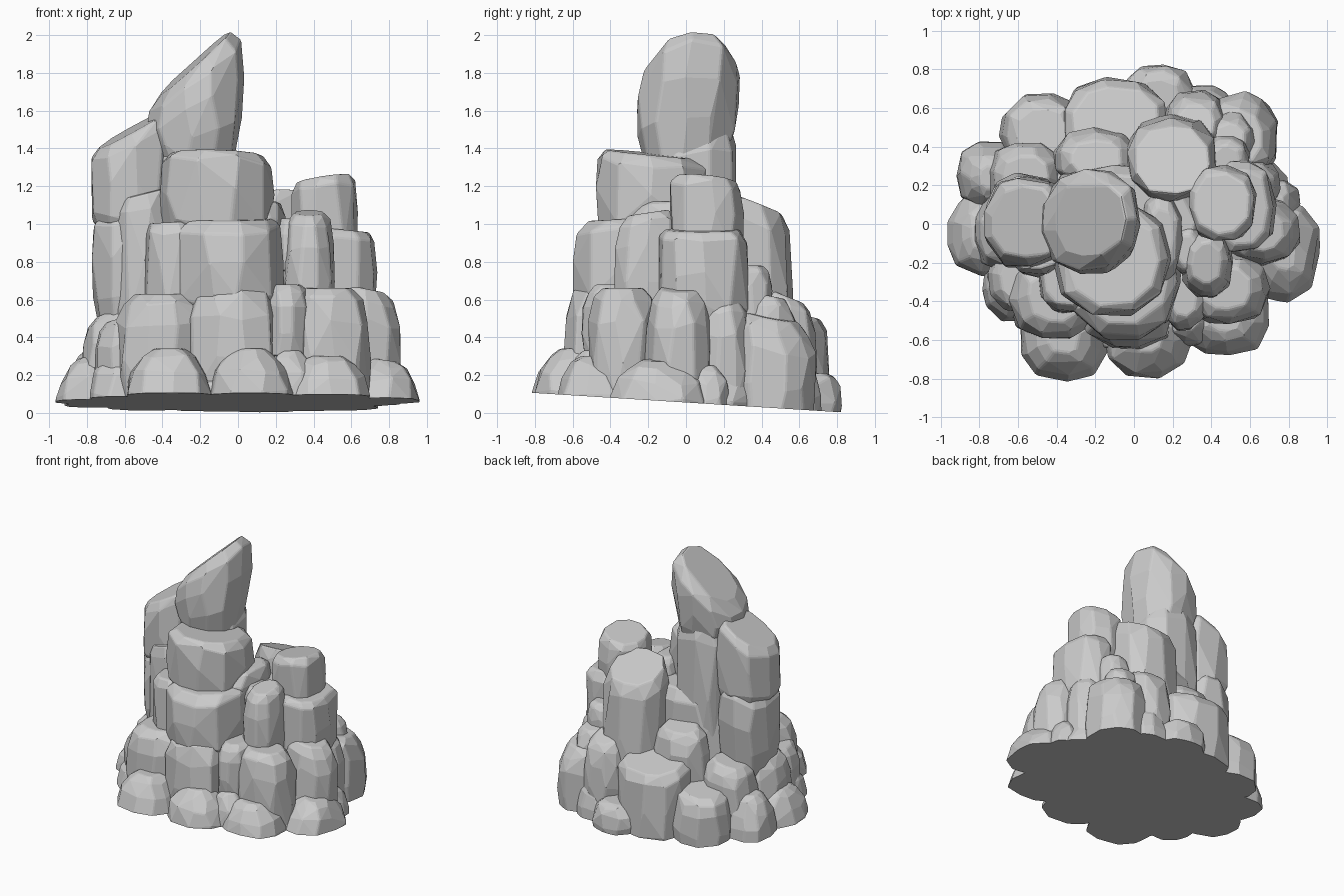
import bpy
import bmesh
import math
import random
from mathutils import Vector

cube = bpy.data.objects.get("Cube")
if cube:
    bpy.data.objects.remove(cube, do_unlink=True)

# Single stone colour
stone = bpy.data.materials.new("grey_stone")
stone.use_nodes = True
GREY = (0.6, 0.6, 0.6, 1)
stone.diffuse_color = GREY
stone.node_tree.nodes["Principled BSDF"].inputs["Base Color"].default_value = GREY

# Cross-section scale against relative height
BLOCK = ((0, .9), (.12, .98), (.5, 1), (.88, .96), (1, .8))
MOUND = ((0, 1), (.4, .97), (.68, .84), (.88, .6), (1, .34))
SHARD = ((0, .8), (.3, .95), (.6, 1), (.85, .96), (1, .72))
BOULDER = ((0, .94), (.35, 1), (.7, .96), (.9, .82), (1, .58))

random.seed(11)


def rock(name, x, y, z, tilt=(0, 0), lean=(0, 0), shape=BLOCK, sides=10, power=2.5):
    """Chiselled convex stone filling the x, y and z ranges, with a tilted top."""
    bm = bmesh.new()
    cx, cy = sum(x) / 2, sum(y) / 2
    hx, hy = (x[1] - x[0]) / 2, (y[1] - y[0]) / 2
    turn = random.uniform(0, math.tau)
    for t, scale in shape:
        for i in range(sides):
            a = turn + math.tau * (i + random.uniform(-.2, .2)) / sides
            c, s = math.cos(a), math.sin(a)
            r = (abs(c) ** power + abs(s) ** power) ** (-1 / power)
            r *= scale * random.uniform(.98, 1.05)
            px, py = c * r * hx, s * r * hy
            h = z[0] + (z[1] - z[0]) * t + t * (tilt[0] * px + tilt[1] * py)
            h += random.uniform(-.02, .02) if 0 < t < 1 else 0
            bm.verts.new((cx + px + lean[0] * t, cy + py + lean[1] * t, h))
    hull = bmesh.ops.convex_hull(bm, input=bm.verts)
    loose = {v for v in hull["geom_interior"] if isinstance(v, bmesh.types.BMVert)}
    bmesh.ops.delete(bm, geom=list(loose), context="VERTS")
    bmesh.ops.dissolve_limit(bm, angle_limit=math.radians(7),
                             verts=bm.verts, edges=bm.edges)
    # Worn edges
    sharp = [e for e in bm.edges if e.calc_face_angle(0) > math.radians(28)]
    bmesh.ops.bevel(bm, geom=sharp, offset=.012, segments=2, profile=.5,
                    affect="EDGES", clamp_overlap=True)
    # Sloping flat underside
    cut = bmesh.ops.bisect_plane(bm, geom=bm.verts[:] + bm.edges[:] + bm.faces[:],
                                 plane_co=(0, 0, .055), plane_no=Vector((0, .063, 1)),
                                 clear_inner=True)
    rim = [e for e in cut["geom_cut"] if isinstance(e, bmesh.types.BMEdge)]
    if rim:
        bmesh.ops.holes_fill(bm, edges=rim, sides=0)
    bmesh.ops.recalc_face_normals(bm, faces=bm.faces)
    mesh = bpy.data.meshes.new(name)
    bm.to_mesh(mesh)
    bm.free()
    mesh.materials.append(stone)
    obj = bpy.data.objects.new(name, mesh)
    bpy.context.collection.objects.link(obj)


def mound(name, x, y, top, **extra):
    """Low stone of the foot ring, cut by the underside."""
    rock(name, x, y, (-.05, top), shape=MOUND, **extra)


def boulder(name, x, y, z, **extra):
    rock(name, x, y, z, shape=BOULDER, **extra)


# Hidden core closing the gaps
rock("core_foot", (-.82, .82), (-.66, .66), (-.1, .2), sides=18, power=2)
rock("core_middle", (-.64, .6), (-.47, .48), (0, .5), sides=14, power=2)
rock("core_upper", (-.52, .4), (-.32, .32), (.3, 1), sides=12, power=2)

# Leaning peak and the tall columns below it
rock("peak", (-.47, .03), (-.27, .26), (1.33, 1.85), tilt=(.9, .1),
     lean=(-.01, .03), shape=SHARD, sides=11)
rock("peak_column", (-.46, 0), (-.24, .28), (.35, 1.5), tilt=(-.05, .2))
rock("side_column_top", (-.78, -.34), (-.22, .24), (1, 1.5), tilt=(.55, .1))
rock("side_column_lower", (-.77, -.36), (-.23, .26), (.4, 1.13), tilt=(.3, 0), shape=SHARD)
rock("side_column_front", (-.66, -.35), (-.27, .05), (.45, 1.16), tilt=(.25, 0))
boulder("back_block", (-.42, .03), (.18, .5), (.2, .76), tilt=(0, -.2))
rock("back_left_column", (-.04, .43), (.13, .57), (.25, 1.12), tilt=(.05, -.38), lean=(0, -.02))

# Front stack
rock("front_stack_top", (-.41, .18), (-.48, .12), (.96, 1.37), tilt=(-.03, -.1), power=2.3)
rock("front_stack_middle", (-.35, .24), (-.59, .1), (.56, 1.03), tilt=(0, .05))
rock("front_stack_side", (-.5, -.18), (-.46, -.05), (.55, 1.01), tilt=(.05, 0))
boulder("front_stack_wedge", (.03, .25), (-.3, .18), (.8, 1.12))

# Left columns
rock("left_column_top", (.28, .63), (-.09, .3), (.85, 1.24), tilt=(.15, -.1))
rock("left_column_lower", (.38, .73), (-.15, .33), (.5, .97), tilt=(-.1, 0))
rock("left_front_column", (.24, .51), (-.38, -.02), (.5, 1.06), tilt=(0, .15), shape=BOULDER)
boulder("left_crevice_stone", (.18, .36), (-.26, 0), (.75, 1.03))
boulder("left_back_block", (.35, .6), (.2, .46), (.4, .78))

# Middle ring
boulder("front_block_right", (-.65, -.16), (-.6, -.15), (.08, .63))
boulder("front_block_center", (-.29, .22), (-.65, -.15), (.1, .68), tilt=(.08, 0))
boulder("front_block_left", (.24, .7), (-.52, -.14), (.08, .66))
boulder("front_gap_stone", (.14, .38), (-.55, -.2), (.3, .68))
boulder("left_block", (.46, .86), (-.21, .14), (.08, .66), tilt=(-.2, 0))
boulder("left_back_ring_stone", (.46, .76), (.06, .34), (.05, .6), tilt=(-.2, 0))
boulder("back_left_ring_stone", (.16, .48), (.36, .69), (.1, .62), tilt=(0, -.4))
boulder("back_left_small_stone", (.36, .63), (.3, .58), (.2, .62), tilt=(0, -.2))
boulder("right_block", (-.83, -.45), (-.25, .17), (.05, .55), tilt=(.4, 0))
boulder("right_front_block", (-.76, -.43), (-.46, -.1), (.05, .51), tilt=(.3, 0))
boulder("right_back_block", (-.76, -.36), (.07, .43), (.05, .55), tilt=(.2, 0))

# Foot ring
mound("foot_front_right", (-.6, -.13), (-.82, -.36), .34)
mound("foot_front", (-.16, .3), (-.8, -.38), .34)
mound("foot_front_gap", (.13, .43), (-.64, -.36), .33)
mound("foot_front_left", (.23, .71), (-.69, -.28), .3)
mound("foot_left", (.58, .97), (-.41, .12), .28, tilt=(-.15, 0))
mound("foot_left_gap", (.6, .86), (-.02, .24), .25)
rock("foot_back_left", (.34, .75), (.2, .69), (-.05, .51), tilt=(-.1, -.2), shape=BOULDER, power=2.1)
mound("foot_back_left_gap", (.2, .52), (.4, .72), .3)
rock("foot_back_small", (-.06, .32), (.45, .82), (-.05, .21), shape=BOULDER)
rock("foot_back", (-.37, .18), (.32, .75), (-.05, .54), tilt=(0, -.25))
rock("foot_back_right", (-.69, -.26), (.26, .68), (-.05, .38), tilt=(.1, -.1), shape=BOULDER)
mound("foot_right_back", (-.92, -.56), (.06, .43), .34)
mound("foot_right", (-.97, -.58), (-.28, .17), .3, tilt=(.15, 0))
mound("foot_right_front", (-.79, -.43), (-.51, -.15), .32)
